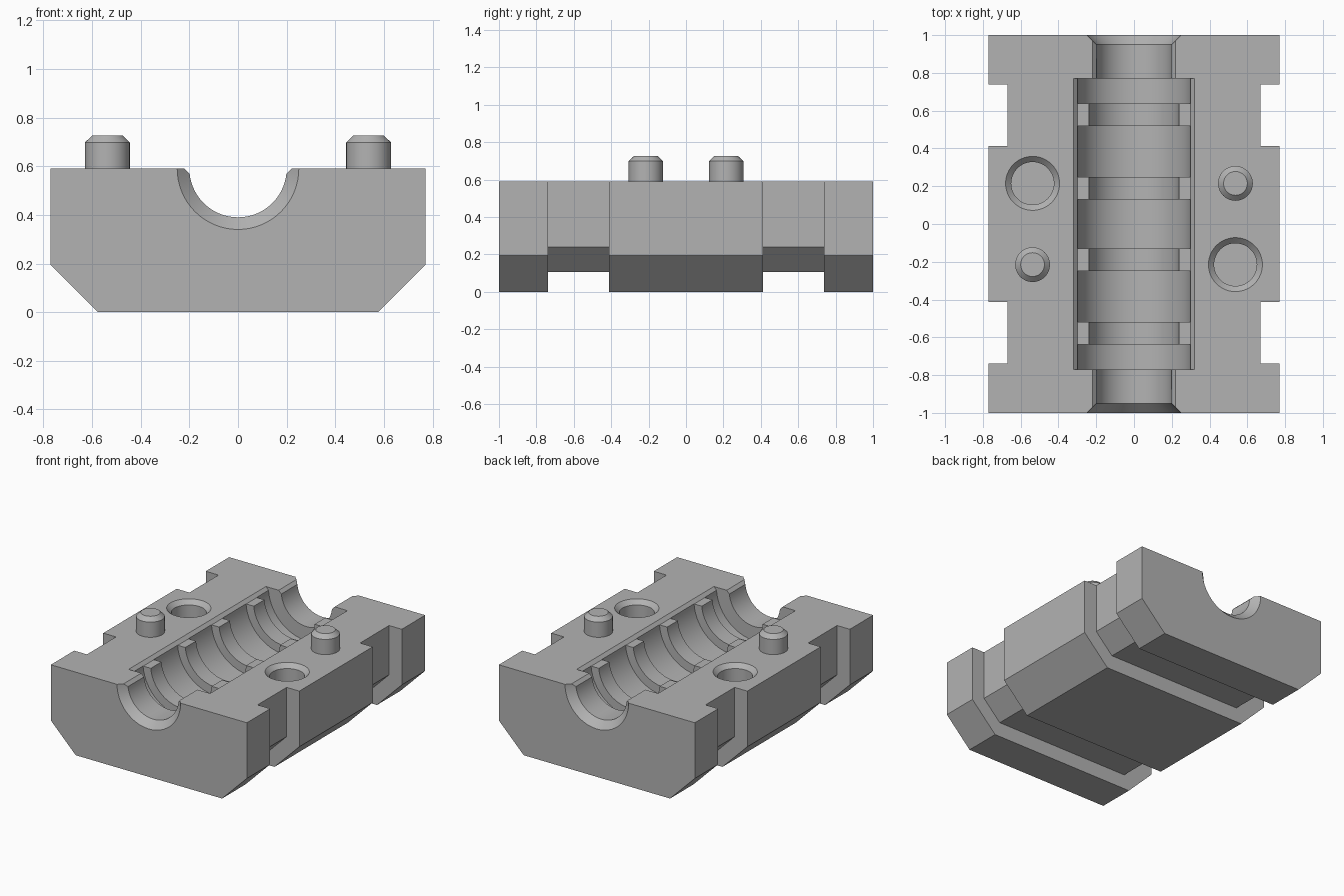
import bpy, bmesh, math
from mathutils import Matrix

old = bpy.data.objects.get("Cube")
if old:
    bpy.data.objects.remove(old, do_unlink=True)

TOP = 0.59
HALF_W = 0.77

grey = bpy.data.materials.new("plain_grey")
grey.use_nodes = True
colour = (0.45, 0.45, 0.45, 1)
grey.diffuse_color = colour
grey.node_tree.nodes["Principled BSDF"].inputs["Base Color"].default_value = colour


def finish(name, bm):
    bmesh.ops.recalc_face_normals(bm, faces=bm.faces)
    mesh = bpy.data.meshes.new(name)
    bm.to_mesh(mesh)
    bm.free()
    mesh.materials.append(grey)
    obj = bpy.data.objects.new(name, mesh)
    bpy.context.collection.objects.link(obj)
    return obj


def prism(name, half, y0, y1):
    """Extrude a left-right symmetric xz outline from y0 to y1."""
    outline = half + [(-x, z) for x, z in reversed(half)]
    bm = bmesh.new()
    face = bm.faces.new([bm.verts.new((x, y0, z)) for x, z in outline])
    moved = bmesh.ops.extrude_face_region(bm, geom=[face])["geom"]
    verts = [v for v in moved if isinstance(v, bmesh.types.BMVert)]
    bmesh.ops.translate(bm, verts=verts, vec=(0, y1 - y0, 0))
    return finish(name, bm)


def lathe(name, profile, matrix, steps=64):
    """Closed solid of revolution from (radius, height) pairs."""
    bm = bmesh.new()
    rings = []
    for r, h in profile:
        rings.append([bm.verts.new((r * math.cos(a), r * math.sin(a), h))
                      for a in (2 * math.pi * i / steps for i in range(steps))])
    for a, b in zip(rings, rings[1:]):
        for i in range(steps):
            j = (i + 1) % steps
            bm.faces.new((a[i], a[j], b[j], b[i]))
    bm.faces.new(rings[0])
    bm.faces.new(rings[-1])
    bm.transform(matrix)
    return finish(name, bm)


def cut(target, cutter):
    cutter.hide_render = True
    mod = target.modifiers.new("cut", 'BOOLEAN')
    mod.operation = 'DIFFERENCE'
    mod.solver = 'EXACT'
    mod.object = cutter
    bpy.context.view_layer.objects.active = target
    bpy.ops.object.modifier_apply(modifier=mod.name)
    bpy.data.objects.remove(cutter, do_unlink=True)


def smooth(obj):
    bpy.ops.object.select_all(action='DESELECT')
    obj.select_set(True)
    bpy.context.view_layer.objects.active = obj
    bpy.ops.object.shade_smooth_by_angle(angle=math.radians(25))


# Main block with chamfered lower corners
block = prism("mould_block", [(0.575, 0), (HALF_W, 0.195), (HALF_W, TOP)], -1, 1)

# Two strap channels wrapping the sides and underside
channel = [(1, -0.2), (1, 1), (0.67, 1), (0.67, 0.24), (0.535, 0.105)]
for y0, y1 in ((-0.738, -0.412), (0.412, 0.738)):
    cut(block, prism("channel_cutter", channel, y0, y1))

# Stepped bore: flared mouths, wide cavity and four ribs
MOUTH, CAVITY, RIB = 0.2, 0.3, 0.24
half = [(CAVITY, 0.13), (RIB, 0.13), (RIB, 0.25), (CAVITY, 0.25),
        (CAVITY, 0.518), (RIB, 0.518), (RIB, 0.637), (CAVITY, 0.637),
        (CAVITY, 0.77), (MOUTH, 0.77), (MOUTH, 0.95), (0.26, 1.01)]
bore = [(r, -y) for r, y in reversed(half)] + half
axis_y = Matrix.Translation((0, 0, TOP)) @ Matrix.Rotation(-math.pi / 2, 4, 'X')
cut(block, lathe("bore_cutter", bore, axis_y))

# Small bevel along the upper edges of the mouths and the cavity
for r, end in ((MOUTH, 1.1), (CAVITY, 0.77)):
    bevel = [(r - 0.002, TOP - 0.022), (r + 0.04, TOP + 0.02)]
    cut(block, prism("edge_cutter", bevel, -end, end))

# Alignment pins and countersunk sockets on opposite corners
PX, PY = 0.537, 0.215
for side, label in ((1, "left"), (-1, "right")):
    socket_at = Matrix.Translation((side * PX, -side * PY, TOP))
    socket = [(0.113, -0.17), (0.113, -0.03), (0.153, 0.01)]
    cut(block, lathe("socket_cutter", socket, socket_at, 48))

    pin_at = Matrix.Translation((side * PX, side * PY, TOP))
    pin = [(0.092, -0.01), (0.092, 0.108), (0.063, 0.136)]
    smooth(lathe(label + "_pin", pin, pin_at, 48))

smooth(block)
